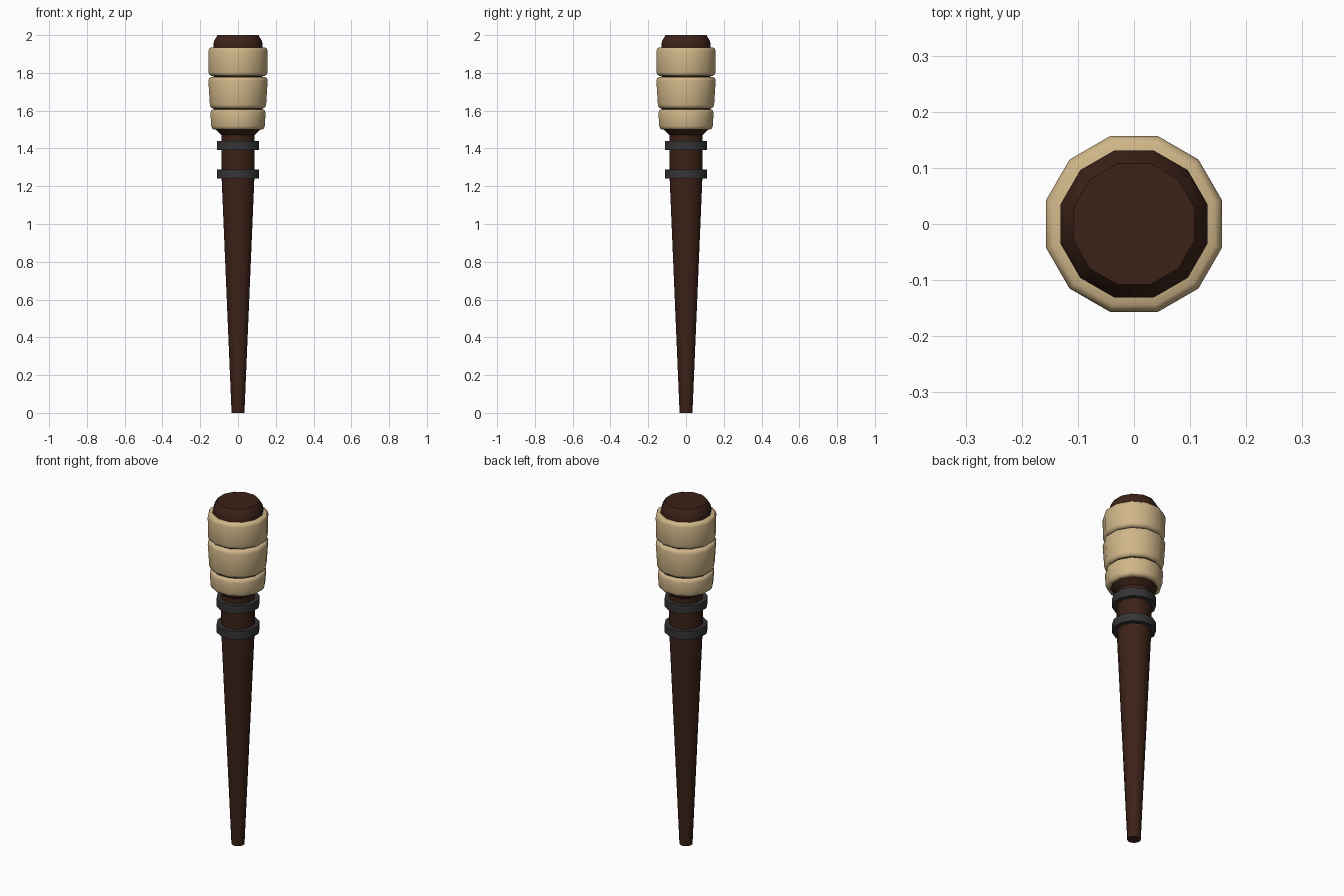
import bpy, bmesh, math

if "Cube" in bpy.data.objects:
    bpy.data.objects.remove(bpy.data.objects["Cube"])

SIDES = 12
FLAT = math.cos(math.pi / SIDES)   # half widths below are measured to the flats


def material(name, rgb):
    m = bpy.data.materials.new(name)
    m.diffuse_color = (*rgb, 1)
    m.use_nodes = True
    m.node_tree.nodes["Principled BSDF"].inputs["Base Color"].default_value = m.diffuse_color
    return m


def lathe(name, profile, mat, closed=False, angle=35):
    """Spin a (half width, z) profile into a 12-sided solid or closed ring."""
    bm = bmesh.new()
    rings = []
    for w, z in profile:
        r = w / FLAT
        rings.append([bm.verts.new((r * math.cos(math.tau * (i + 0.5) / SIDES),
                                    r * math.sin(math.tau * (i + 0.5) / SIDES), z))
                      for i in range(SIDES)])
    pairs = list(zip(rings, rings[1:]))
    if closed:
        pairs.append((rings[-1], rings[0]))
    else:
        bm.faces.new(rings[0])
        bm.faces.new(rings[-1])
    for a, b in pairs:
        for i in range(SIDES):
            j = (i + 1) % SIDES
            bm.faces.new((a[i], a[j], b[j], b[i]))
    bmesh.ops.recalc_face_normals(bm, faces=bm.faces)
    mesh = bpy.data.meshes.new(name)
    bm.to_mesh(mesh)
    bm.free()
    ob = bpy.data.objects.new(name, mesh)
    bpy.context.collection.objects.link(ob)
    mesh.materials.append(mat)
    bpy.ops.object.select_all(action='DESELECT')
    ob.select_set(True)
    bpy.context.view_layer.objects.active = ob
    bpy.ops.object.shade_smooth_by_angle(angle=math.radians(angle))
    return ob


wood = material("dark_wood", (0.045, 0.016, 0.009))
cloth = material("cloth", (0.63, 0.47, 0.25))
iron = material("iron", (0.035, 0.035, 0.037))

# Tapered shaft with flared head and chamfered tip
lathe("shaft", [(0.034, 0), (0.087, 1.25), (0.088, 1.47), (0.118, 1.50),
                (0.131, 1.58), (0.131, 1.95), (0.126, 1.97), (0.108, 2.0)], wood)

# Iron bands
for name, z in (("lower_band", 1.265), ("upper_band", 1.415)):
    lathe(name, [(0.080, z - 0.024), (0.111, z - 0.024),
                 (0.111, z + 0.024), (0.080, z + 0.024)], iron, closed=True)

# Cloth wraps with rounded rims: bottom z, top z, bottom and top half widths
for name, z0, z1, w0, w1 in (("lower_wrap", 1.50, 1.607, 0.142, 0.146),
                             ("middle_wrap", 1.612, 1.778, 0.149, 0.157),
                             ("upper_wrap", 1.784, 1.935, 0.156, 0.157)):
    lathe(name, [(0.112, z0), (w0 - 0.015, z0), (w0 - 0.004, z0 + 0.007),
                 (w0, z0 + 0.020), (w1, z1 - 0.020), (w1 - 0.004, z1 - 0.007),
                 (w1 - 0.013, z1), (0.115, z1)], cloth, closed=True, angle=50)
